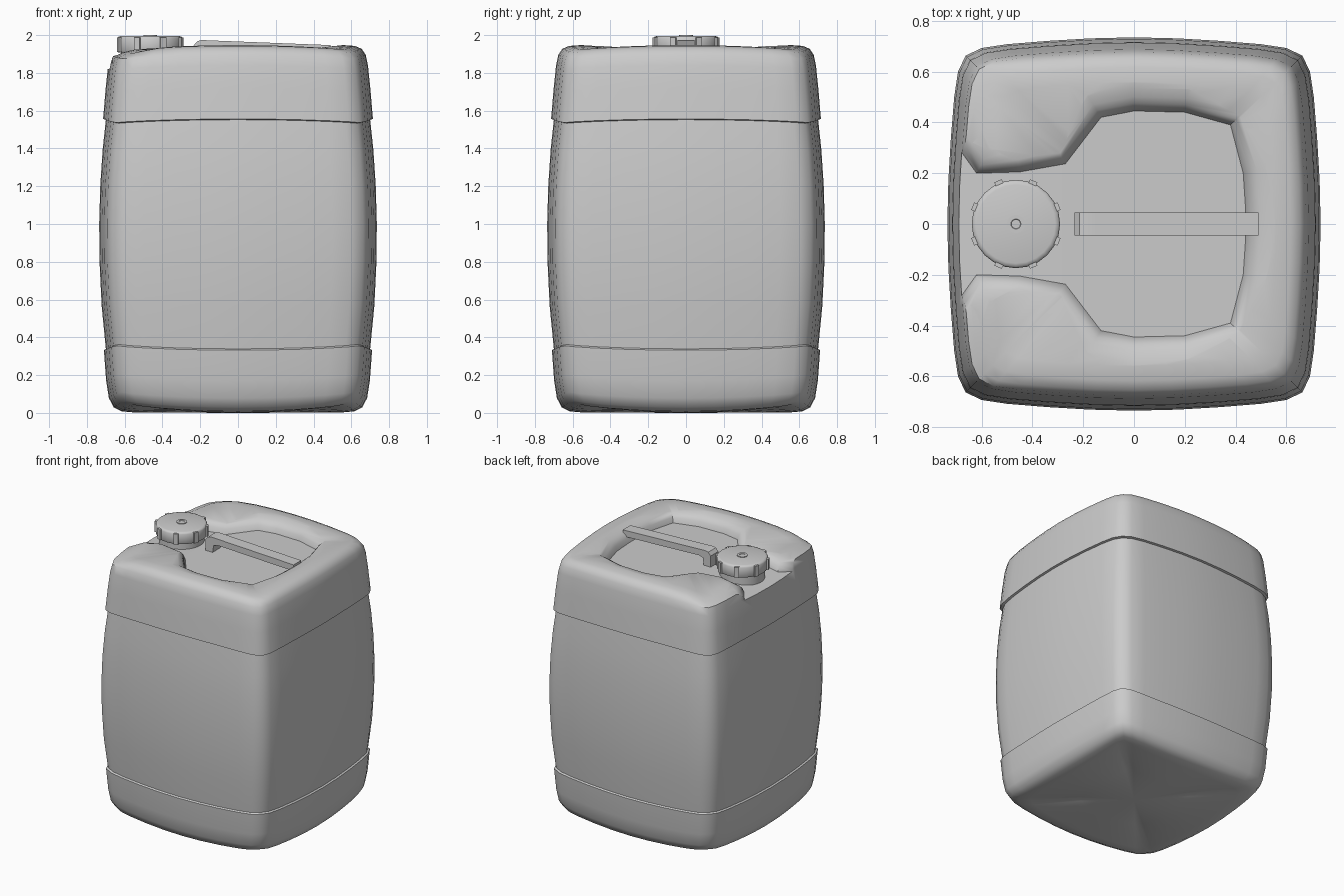
import bpy, bmesh, math
from mathutils import Vector

if "Cube" in bpy.data.objects:
    bpy.data.objects.remove(bpy.data.objects["Cube"], do_unlink=True)

GREY = (0.6, 0.6, 0.6, 1)
plastic = bpy.data.materials.new("grey plastic")
plastic.use_nodes = True
plastic.diffuse_color = GREY
plastic.node_tree.nodes["Principled BSDF"].inputs["Base Color"].default_value = GREY


def finish(bm, name):
    bmesh.ops.recalc_face_normals(bm, faces=bm.faces)
    mesh = bpy.data.meshes.new(name)
    bm.to_mesh(mesh)
    bm.free()
    obj = bpy.data.objects.new(name, mesh)
    bpy.context.collection.objects.link(obj)
    mesh.materials.append(plastic)
    return obj


def smooth(obj, angle=40):
    bpy.ops.object.select_all(action="DESELECT")
    obj.select_set(True)
    bpy.context.view_layer.objects.active = obj
    bpy.ops.object.shade_smooth_by_angle(angle=math.radians(angle))


def bridge(bm, rings):
    for a, b in zip(rings, rings[1:]):
        for i in range(len(a)):
            j = (i + 1) % len(a)
            bm.faces.new((a[i], a[j], b[j], b[i]))


def fan(bm, ring, z):
    tip = bm.verts.new((0, 0, z))
    for i in range(len(ring)):
        bm.faces.new((ring[i], ring[(i + 1) % len(ring)], tip))


def lathe(name, profile, centre, sides):
    bm = bmesh.new()
    rings = []
    for r, z in profile:
        rings.append([bm.verts.new((centre + r * math.cos(math.tau * i / sides),
                                    r * math.sin(math.tau * i / sides), z)) for i in range(sides)])
    bridge(bm, rings)
    bm.faces.new(rings[0])
    bm.faces.new(rings[-1])
    return finish(bm, name)


# Bulging rounded-square outline: one half side, mirrored and turned
half = [(0, 0.735), (0.17, 0.731), (0.34, 0.721), (0.5, 0.708), (0.6, 0.693), (0.663, 0.663)]
side = [(-x, y) for x, y in half[:0:-1]] + half[:-1]
outline = []
for k in range(4):
    for x, y in side:
        for _ in range(k):
            x, y = y, -x
        outline.append((x, y))


def body_point(x, y, s, z):
    # Seams and ends bow outward in the middle of every side
    ratio = min(abs(x), abs(y)) / max(abs(x), abs(y))
    bow = max(-0.036, min(0.02, (z - 1) * 0.036)) * (1 - ratio ** 2)
    slope = 0.12 * max(0, -0.4 - x * s) if z > 1.88 else 0
    return (x * s, y * s, z + bow - slope)


# Body: stacked outlines with a raised lip on each end band
levels = [(0.4, 0.036), (0.75, 0.037), (0.84, 0.043), (0.895, 0.063), (0.93, 0.11), (0.95, 0.2),
          (0.966, 0.355), (0.952, 0.362), (0.982, 0.58), (0.997, 0.8), (1, 1.0), (0.992, 1.2),
          (0.975, 1.38), (0.952, 1.533), (0.972, 1.537), (0.953, 1.7), (0.936, 1.82),
          (0.92, 1.875), (0.89, 1.908), (0.84, 1.923), (0.76, 1.927), (0.4, 1.927)]
bm = bmesh.new()
rings = [[bm.verts.new(body_point(x, y, s, z)) for x, y in outline] for s, z in levels]
bridge(bm, rings)
fan(bm, rings[0], 0.0)
fan(bm, rings[-1], 1.947)
body = finish(bm, "canister_body")

# Recess cutter: mirrored floor outline flared upward into a rounded rim
edge = [(-0.85, 0.42), (-0.72, 0.34), (-0.62, 0.2), (-0.45, 0.205), (-0.27, 0.237), (-0.13, 0.42),
        (0, 0.445), (0.2, 0.44), (0.38, 0.39), (0.43, 0.2), (0.44, 0.05)]
loop = [Vector(p) for p in edge] + [Vector((x, -y)) for x, y in reversed(edge)]
n = len(loop)


def outward(i):
    a = (loop[i] - loop[i - 1]).normalized()
    b = (loop[(i + 1) % n] - loop[i]).normalized()
    na, nb = Vector((-a.y, a.x)), Vector((-b.y, b.x))
    return (na + nb) / max(0.6, 1 + na.dot(nb))


bm = bmesh.new()
rings = []
for grow, rise in [(0, 0), (0.012, 0.035), (0.03, 0.056), (0.055, 0.071), (0.09, 0.081),
                   (0.13, 0.088), (0.15, 0.15)]:
    ring = []
    for i, p in enumerate(loop):
        q = p + outward(i) * grow
        ring.append(bm.verts.new((q.x, q.y, 1.862 + rise - 0.22 * max(0, -0.5 - p.x))))
    rings.append(ring)
bridge(bm, rings)
for ring in (rings[0], rings[-1]):
    for i in range(n // 2 - 1):
        bm.faces.new((ring[i], ring[i + 1], ring[n - 2 - i], ring[n - 1 - i]))
bm.faces.ensure_lookup_table()
cutter = finish(bm, "recess_cutter")
cutter.hide_render = True
cut = body.modifiers.new("recess", "BOOLEAN")
cut.operation = "DIFFERENCE"
cut.solver = "EXACT"
cut.object = cutter
bpy.context.view_layer.objects.active = body
body.select_set(True)
bpy.ops.object.modifier_apply(modifier=cut.name)
bpy.data.objects.remove(cutter, do_unlink=True)
smooth(body, 42)

# Carrying handle: side profile extruded across, right end sunk in the rim
profile = [(-0.235, 1.85), (-0.235, 1.945), (-0.215, 1.968), (-0.19, 1.974), (-0.15, 1.972),
           (0.49, 1.947), (0.49, 1.9), (-0.14, 1.925), (-0.17, 1.915), (-0.18, 1.85)]
bm = bmesh.new()
ends = [[bm.verts.new((x, y, z)) for x, z in profile] for y in (-0.045, 0.045)]
bridge(bm, ends)
for end in ends:
    bm.faces.new(end)
smooth(finish(bm, "handle"), 30)

# Spout neck and screw cap with a small raised ring on top
CAP_X = -0.465
smooth(lathe("spout_neck", [(0.155, 1.82), (0.155, 1.93)], CAP_X, 24))
smooth(lathe("cap", [(0.17, 1.908), (0.174, 1.915), (0.174, 1.982), (0.168, 1.991), (0.155, 1.995)],
             CAP_X, 24), 50)
smooth(lathe("cap_ring", [(0.036, 1.99), (0.036, 2.0), (0.02, 2.0), (0.018, 1.996)], CAP_X, 16))

# Grip ribs around the cap
bm = bmesh.new()
for k in range(8):
    a = math.tau * (k + 0.5) / 8
    made = bmesh.ops.create_cube(bm, size=1)["verts"]
    bmesh.ops.scale(bm, vec=(0.022, 0.032, 0.078), verts=made)
    bmesh.ops.translate(bm, vec=(0.173, 0, 1.949), verts=made)
    for v in made:
        x, y, z = v.co
        v.co = (CAP_X + x * math.cos(a) - y * math.sin(a), x * math.sin(a) + y * math.cos(a), z)
finish(bm, "cap_ribs")
